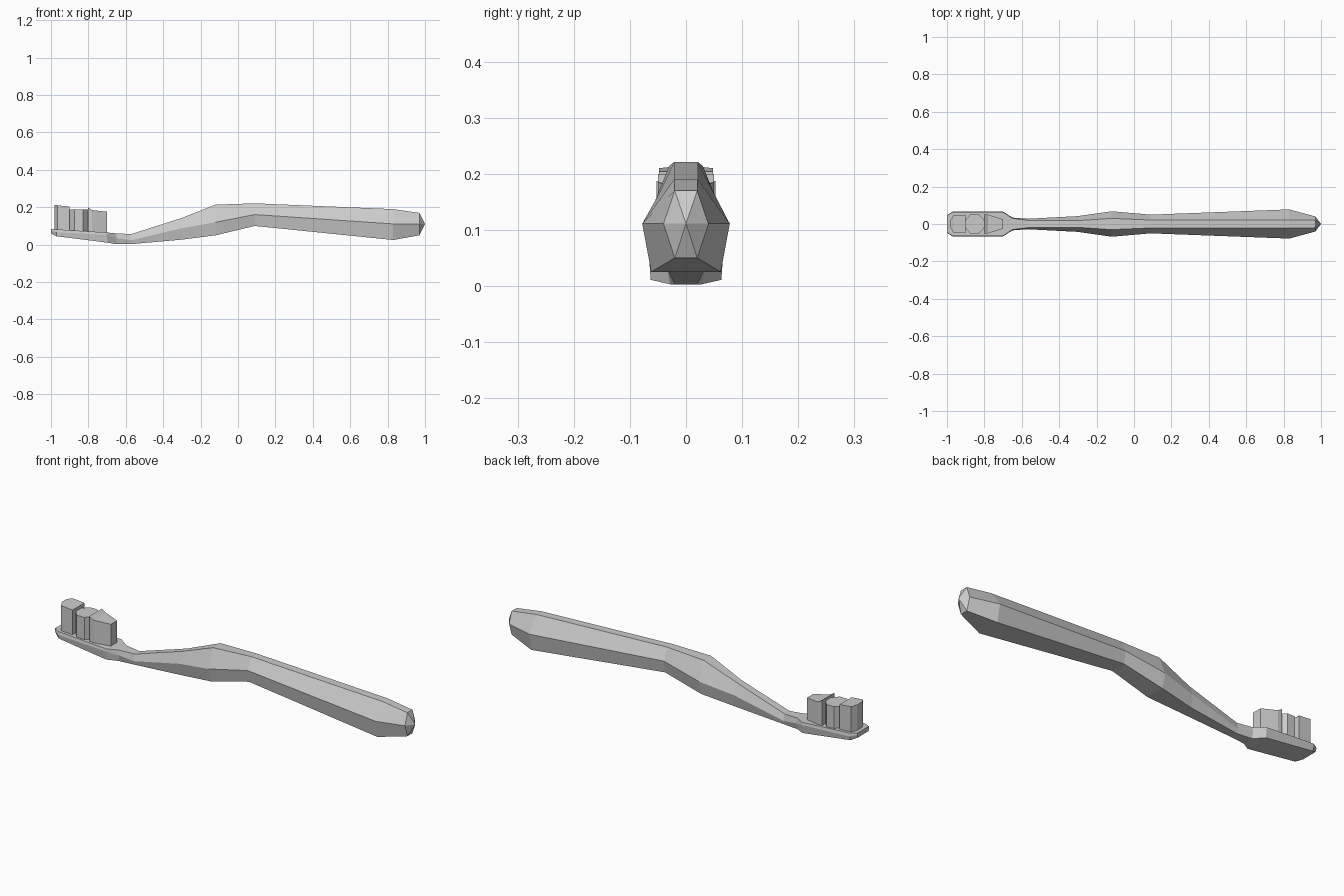
import bpy, bmesh

if "Cube" in bpy.data.objects:
    bpy.data.objects.remove(bpy.data.objects["Cube"])


def finish(bm, name):
    bmesh.ops.recalc_face_normals(bm, faces=bm.faces)
    mesh = bpy.data.meshes.new(name)
    bm.to_mesh(mesh)
    bm.free()
    obj = bpy.data.objects.new(name, mesh)
    bpy.context.collection.objects.link(obj)
    return obj


def loft(name, sections, tip=None):
    """Skin mirrored hexagonal sections: x, then (half width, z) for top, middle, bottom."""
    bm = bmesh.new()
    rings = []
    for x, *v in sections:
        half = [(v[0], v[1]), (v[2], v[3]), (v[4], v[5])]
        outline = half + [(-y, z) for y, z in reversed(half)]
        rings.append([bm.verts.new((x, y, z)) for y, z in outline])
    for a, b in zip(rings, rings[1:]):
        for i in range(6):
            j = (i + 1) % 6
            bm.faces.new((a[i], a[j], b[j], b[i]))
    bm.faces.new(rings[0])
    if tip:
        t = bm.verts.new(tip)
        for i in range(6):
            bm.faces.new((rings[-1][i], rings[-1][(i + 1) % 6], t))
    else:
        bm.faces.new(rings[-1])
    return finish(bm, name)


def tuft(name, half, base):
    """Bristle block from a mirrored half outline of (x, half width, top z)."""
    outline = half + [(x, -y, z) for x, y, z in reversed(half)]
    bm = bmesh.new()
    low = [bm.verts.new((x, y, base)) for x, y, z in outline]
    top = [bm.verts.new(p) for p in outline]
    n = len(outline)
    for i in range(n):
        j = (i + 1) % n
        bm.faces.new((low[i], low[j], top[j], top[i]))
    bm.faces.new(low)
    # strips between mirrored pairs
    for i in range(n // 2 - 1):
        bm.faces.new((top[i], top[i + 1], top[n - 2 - i], top[n - 1 - i]))
    return finish(bm, name)


# head, neck and grip
loft("brush_body", [
    (-1.00, .045, .084, .047, .074, .042, .060),
    (-.97, .063, .082, .066, .066, .060, .045),
    (-.70, .063, .065, .066, .053, .063, .011),
    (-.65, .030, .060, .034, .035, .028, .003),
    (-.57, .020, .057, .028, .024, .020, .003),
    (-.30, .018, .143, .042, .088, .032, .027),
    (-.12, .030, .214, .068, .120, .050, .050),
    (.09, .021, .221, .050, .161, .040, .100),
    (.83, .021, .190, .078, .111, .062, .025),
    (.97, .020, .170, .040, .111, .020, .050),
], tip=(1.0, 0, .111))

# three bristle tufts
tuft("front_tuft", [(-.98, .020, .213), (-.965, .048, .210), (-.90, .048, .204)], .072)
tuft("middle_tuft", [(-.90, .022, .187), (-.873, .053, .187),
                     (-.83, .053, .187), (-.803, .022, .187)], .065)
tuft("rear_tuft", [(-.803, .050, .200), (-.78, .050, .185), (-.70, .025, .176)], .058)
